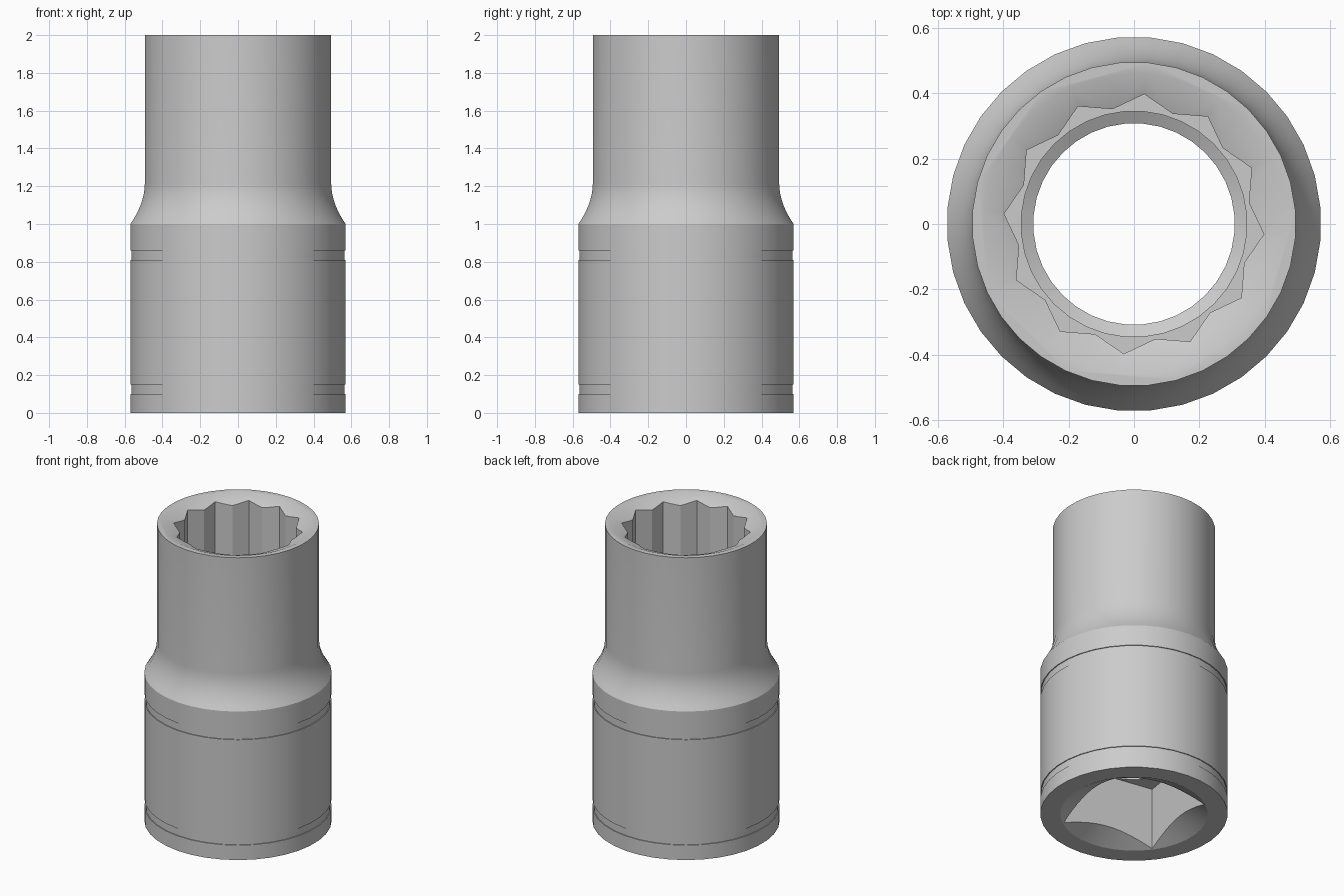
import bpy
import bmesh
from math import sin, cos, pi, radians

default = bpy.data.objects.get("Cube")
if default:
    bpy.data.objects.remove(default, do_unlink=True)

SEGMENTS = 36


def stack(name, rings):
    """Closed solid from a stack of rings that share one point count."""
    bm = bmesh.new()
    loops = [[bm.verts.new(p) for p in ring] for ring in rings]
    n = len(loops[0])
    for low, high in zip(loops, loops[1:]):
        for i in range(n):
            j = (i + 1) % n
            bm.faces.new((low[i], low[j], high[j], high[i]))
    bm.faces.new(loops[0][::-1])
    bm.faces.new(loops[-1])
    bmesh.ops.recalc_face_normals(bm, faces=bm.faces)
    mesh = bpy.data.meshes.new(name)
    bm.to_mesh(mesh)
    bm.free()
    obj = bpy.data.objects.new(name, mesh)
    bpy.context.collection.objects.link(obj)
    return obj


def ring(radii, count, turn, z):
    """Points around z, cycling through the given radii."""
    step = 2 * pi / count
    return [(radii[i % len(radii)] * cos(turn + i * step),
             radii[i % len(radii)] * sin(turn + i * step), z)
            for i in range(count)]


def lathe(name, profile):
    return stack(name, [ring([r], SEGMENTS, radians(5), z) for r, z in profile])


def prism(name, radii, count, turn, bottom, top):
    return stack(name, [ring(radii, count, radians(turn), z) for z in (bottom, top)])


# Outer body: wide drive end with two shallow grooves, flared shoulder, neck
wide, neck, groove = 0.572, 0.495, 0.006
profile = [(wide, 0)]
for low, high in ((0.10, 0.15), (0.81, 0.86)):
    profile += [(wide, low), (wide - groove, low), (wide - groove, high), (wide, high)]
steps = 7
for i in range(steps + 1):
    t = 1 - i / steps
    profile.append((neck + (wide - neck) * t * t, 1.22 - 0.22 * t))
profile.append((neck, 2))
body = lathe("socket_body", profile)

# Through bore with an inner step and a conical mouth
bore = lathe("bore_cutter", [(0.308, 0.3), (0.308, 0.98), (0.345, 1.0),
                             (0.345, 1.95), (0.46, 2.0), (0.506, 2.02)])

# Twelve-point recess formed by two overlapping hexagons
point = 0.398
valley = point * cos(pi / 6) / cos(pi / 12)
recess = prism("twelve_point_cutter", [point, valley], 24, 25.5, 1.15, 1.99)

# Square drive hole with a countersunk entry
drive = prism("square_drive_cutter", [0.443], 4, 35.5, -0.1, 0.42)
entry = lathe("drive_entry_cutter", [(0.49, -0.02), (0.45, 0), (0.30, 0.075)])

# Cut the openings, then discard the cutters
bpy.ops.object.select_all(action='DESELECT')
bpy.context.view_layer.objects.active = body
body.select_set(True)
for cutter in (bore, recess, drive, entry):
    cutter.hide_render = True
    mod = body.modifiers.new(cutter.name, 'BOOLEAN')
    mod.operation = 'DIFFERENCE'
    mod.solver = 'EXACT'
    mod.object = cutter
    bpy.ops.object.modifier_apply(modifier=mod.name)
    bpy.data.objects.remove(cutter, do_unlink=True)

bpy.ops.object.shade_smooth_by_angle(angle=radians(24))
